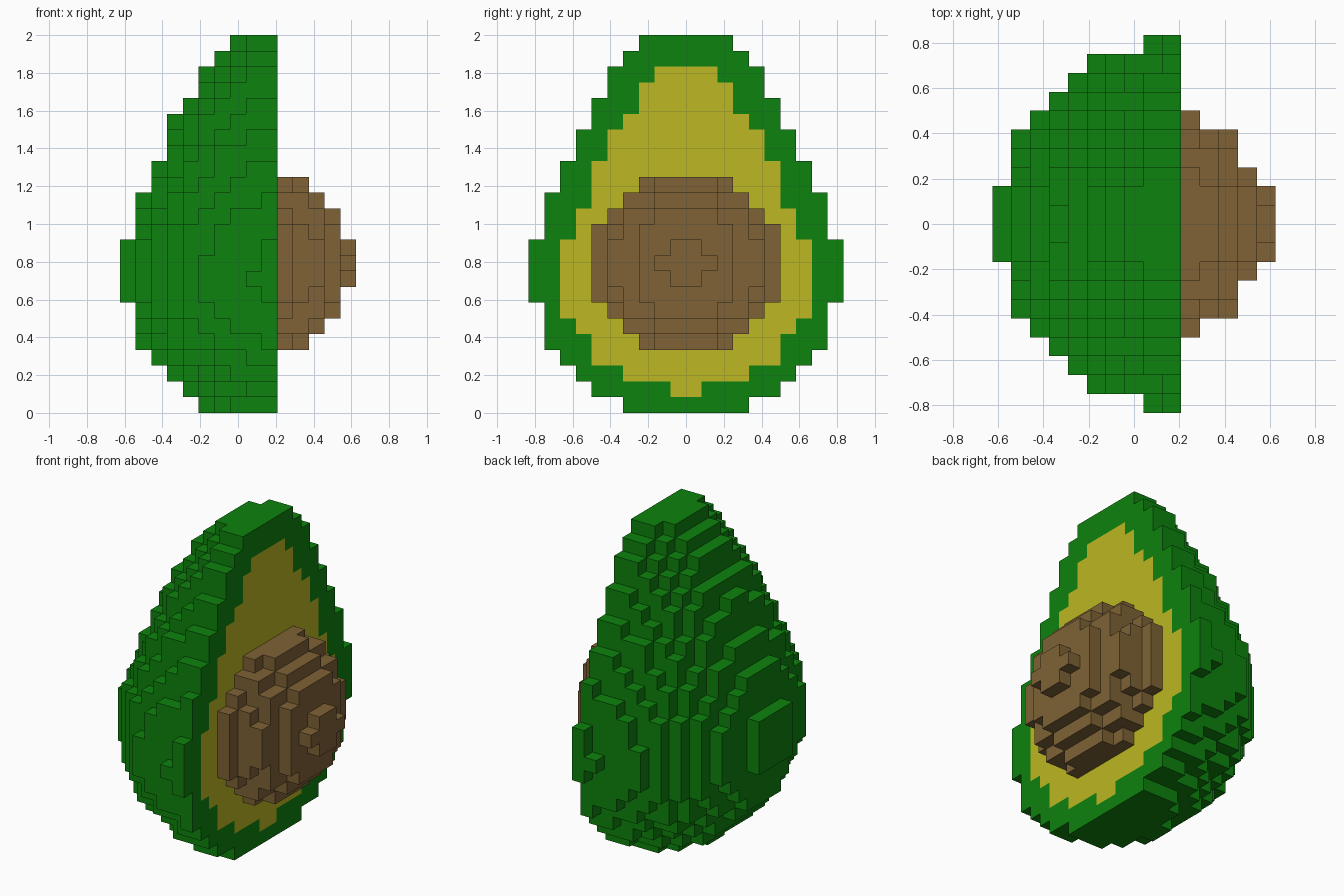
import bpy, bmesh, math

if "Cube" in bpy.data.objects:
    bpy.data.objects.remove(bpy.data.objects["Cube"], do_unlink=True)

V = 1 / 12            # block size
FACE_X = 2.5 * V      # plane of the cut face


def material(name, rgb):
    m = bpy.data.materials.new(name)
    m.use_nodes = True
    m.diffuse_color = (*rgb, 1)
    bsdf = next(n for n in m.node_tree.nodes if n.type == 'BSDF_PRINCIPLED')
    bsdf.inputs["Base Color"].default_value = (*rgb, 1)
    bsdf.inputs["Roughness"].default_value = 0.8
    return m


green = material("skin green", (0.004, 0.223, 0.004))
yellow = material("flesh yellow", (0.509, 0.474, 0.016))
brown = material("seed brown", (0.209, 0.122, 0.036))


def row(i, k, square):
    """Blocks of one row along y whose centres satisfy y*y <= square."""
    if square < 0.25:
        return set()
    n = math.floor(math.sqrt(square) + 0.5)
    return {(i, j, k) for j in range(-n, n)}


def build(name, cells, hidden, mats, pick):
    """Make the outer block faces of cells, skipping those against hidden cells."""
    bm = bmesh.new()
    for c in cells:
        for axis in range(3):
            for s in (0, 1):
                nb = list(c)
                nb[axis] += 2 * s - 1
                if tuple(nb) in cells or tuple(nb) in hidden:
                    continue
                quad = []
                for du, dv in ((0, 0), (1, 0), (1, 1), (0, 1)):
                    p = list(c)
                    p[axis] += s
                    p[(axis + 1) % 3] += du
                    p[(axis + 2) % 3] += dv
                    quad.append(bm.verts.new((FACE_X + p[0] * V, p[1] * V, p[2] * V)))
                f = bm.faces.new(quad if s else quad[::-1])
                f.material_index = pick(c, axis, s)
    bmesh.ops.remove_doubles(bm, verts=bm.verts, dist=V / 100)
    mesh = bpy.data.meshes.new(name)
    bm.to_mesh(mesh)
    bm.free()
    for m in mats:
        mesh.materials.append(m)
    obj = bpy.data.objects.new(name, mesh)
    bpy.context.collection.objects.link(obj)
    return obj


# Half fruit: radius of each layer in blocks, bottom to top
radii = [4.47, 6.0, 6.95, 7.8, 8.6, 9.0, 9.35, 9.58, 9.66, 9.58, 9.54, 9.35,
         9.0, 8.6, 8.2, 7.8, 7.35, 6.9, 6.46, 6.0, 5.35, 4.8, 4.15, 3.2]
fruit = set()
for z, r in enumerate(radii):
    for d in range(10):
        fruit |= row(-1 - d, z, r * r - (d + 0.4) ** 2)

# Seed: flattened ball, squared shrinkage for each step out from the cut face
seed = set()
for z in range(4, 15):
    for d, shrink in enumerate((0, 6, 13, 23.5, 32)):
        seed |= row(d, z, 35 - (z - 9) ** 2 - shrink)

# Flesh: half width on the cut face for each layer
flesh = [0, 1, 4, 6, 6, 7, 8, 8, 8, 8, 8, 7, 7, 6, 6, 6, 5, 5, 4, 3, 3, 2, 0, 0]


def fruit_colour(c, axis, s):
    on_cut = axis == 0 and s == 1 and c[0] == -1
    return int(on_cut and -flesh[c[2]] <= c[1] < flesh[c[2]])


build("fruit_half", fruit, seed, [green, yellow], fruit_colour)
build("seed", seed, fruit, [brown], lambda c, axis, s: 0)
